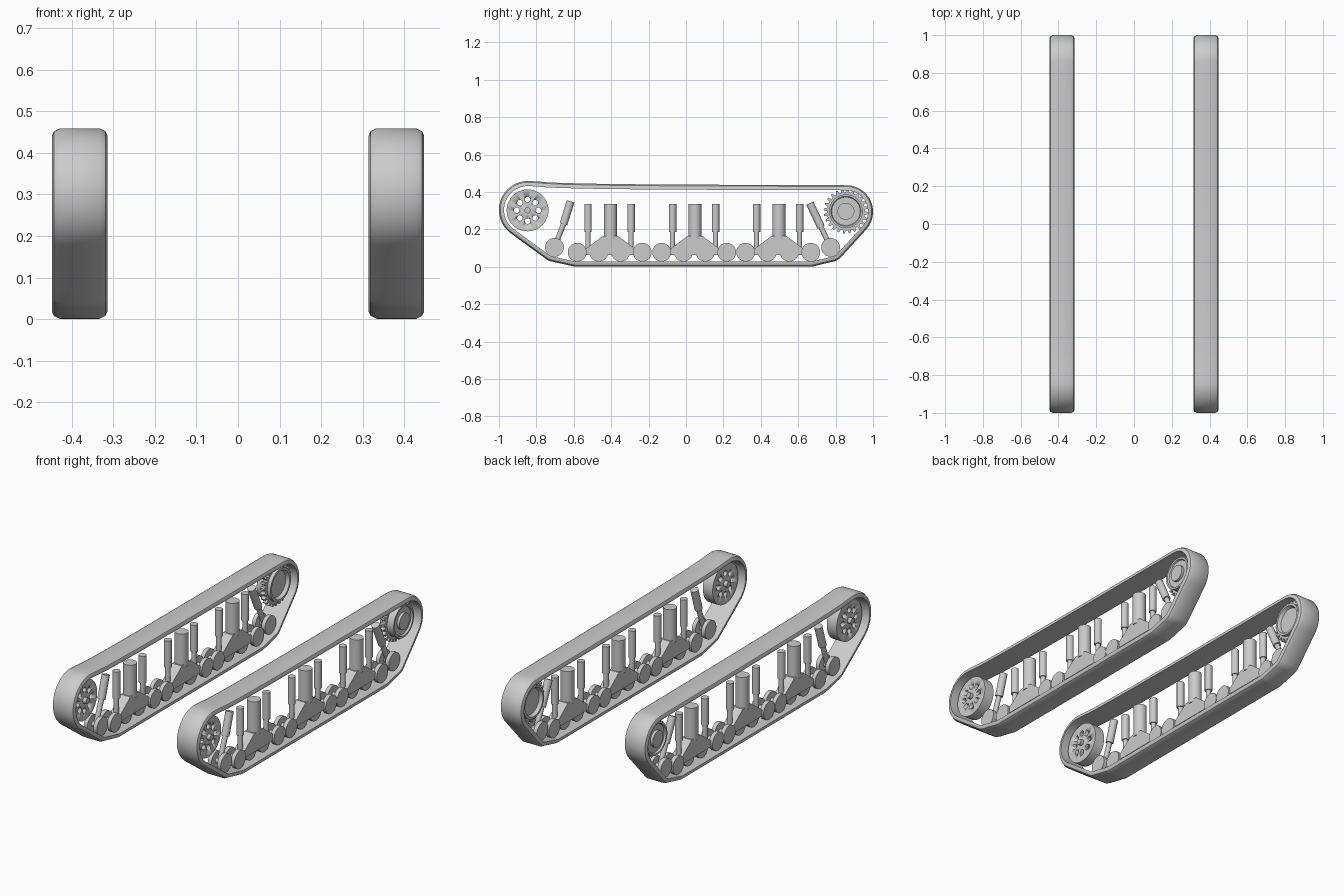
import bpy, bmesh
from math import sin, cos, pi, radians
from mathutils import Vector, geometry

cube = bpy.data.objects.get("Cube")
if cube:
    bpy.data.objects.remove(cube, do_unlink=True)

grey = bpy.data.materials.new("plain_grey")
grey.use_nodes = True
grey.diffuse_color = (0.6, 0.6, 0.6, 1)
grey.node_tree.nodes["Principled BSDF"].inputs["Base Color"].default_value = (0.6, 0.6, 0.6, 1)

CX = 0.381  # centre line of the left track unit


def finish(name, bm, mirror=True, cutter=None):
    """Turn a bmesh into a shaded object, mirrored to the other side."""
    bmesh.ops.remove_doubles(bm, verts=bm.verts, dist=1e-5)
    bmesh.ops.recalc_face_normals(bm, faces=bm.faces)
    mesh = bpy.data.meshes.new(name)
    bm.to_mesh(mesh)
    bm.free()
    mesh.materials.append(grey)
    mesh.polygons.foreach_set("use_smooth", [True] * len(mesh.polygons))
    mesh.set_sharp_from_angle(angle=radians(35))
    obj = bpy.data.objects.new(name, mesh)
    bpy.context.collection.objects.link(obj)
    if cutter:
        mod = obj.modifiers.new("holes", 'BOOLEAN')
        mod.operation = 'DIFFERENCE'
        mod.object = cutter
    if mirror:
        obj.modifiers.new("other_side", 'MIRROR').use_mirror_merge = False
    return obj


def loft(bm, rings, close_section):
    """Join a closed loop of sections with quads."""
    rows = [[bm.verts.new(p) for p in ring] for ring in rings]
    n = len(rows[0])
    for i, a in enumerate(rows):
        b = rows[(i + 1) % len(rows)]
        for j in range(n if close_section else n - 1):
            k = (j + 1) % n
            bm.faces.new((a[j], a[k], b[k], b[j]))


def lathe(bm, y, z, profile, segs=48):
    """Revolve (radius, x offset) points around an axle along x."""
    angles = [2 * pi * i / segs for i in range(segs)]
    loft(bm, [[(CX + dx, y + r * cos(a), z + r * sin(a)) for r, dx in profile]
              for a in angles], False)


def disc(bm, y, z, r, x0, x1, segs=32):
    lathe(bm, y, z, [(0, x0), (r, x0), (r, x1), (0, x1)], segs)


def prism(bm, outline, x0, x1):
    """Extrude a (y, z) outline along x."""
    a = [bm.verts.new((CX + x0, y, z)) for y, z in outline]
    b = [bm.verts.new((CX + x1, y, z)) for y, z in outline]
    bm.faces.new(a)
    bm.faces.new(b)
    for i in range(len(a)):
        j = (i + 1) % len(a)
        bm.faces.new((a[i], a[j], b[j], b[i]))


def rod(bm, start, end, r, segs=24):
    """Cylinder between two (y, z) points on the centre line."""
    p, q = Vector((CX, *start)), Vector((CX, *end))
    d = q - p
    rot = d.to_track_quat('Z', 'Y').to_matrix().to_4x4()
    rot.translation = (p + q) / 2
    bmesh.ops.create_cone(bm, cap_ends=True, segments=segs, radius1=r,
                          radius2=r, depth=d.length, matrix=rot)


# Track belt: hull wrapped round the wheels, with a slight sag on the top run
circles = [(-0.845, 0.304, 0.155), (0.858, 0.294, 0.142), (-0.703, 0.104, 0.077),
           (-0.586, 0.078, 0.077), (0.666, 0.078, 0.077), (0.773, 0.104, 0.077)]
cloud = [Vector((y + r * cos(i * pi / 32), z + r * sin(i * pi / 32)))
         for y, z, r in circles for i in range(64)]
hull = [cloud[i] for i in geometry.convex_hull_2d(cloud)]
path = []
for a, b in zip(hull, hull[1:] + hull[:1]):
    steps = max(1, int((b - a).length / 0.05))
    path += [a.lerp(b, i / steps) for i in range(steps)]
for p in path:
    if abs(p.x) < 0.8 and p.y > 0.38:
        p.y -= 0.01 * sin(pi * ((p.x + 0.8) / 1.6) ** 0.5)
area = sum(a.x * b.y - b.x * a.y for a, b in zip(path, path[1:] + path[:1]))
if area < 0:
    path.reverse()

half = [(0.048, 0), (0.062, -0.007), (0.067, -0.018), (0.067, -0.027)]
section = [(-x, o) for x, o in reversed(half)] + half
rings = []
for i, p in enumerate(path):
    e0 = (p - path[i - 1]).normalized()
    e1 = (path[(i + 1) % len(path)] - p).normalized()
    t = (e0 + e1).normalized()
    out = Vector((t.y, -t.x))
    rings.append([(CX + dx, *(p + out * o)) for dx, o in section])
bm = bmesh.new()
loft(bm, rings, True)
finish("track_belt", bm)

# Front idler wheel with a ring of lightening holes and a hub
IY, IZ = -0.847, 0.302
bm = bmesh.new()
for i in range(8):
    a = i * pi / 4
    disc(bm, IY + 0.058 * cos(a), IZ + 0.058 * sin(a), 0.015, -0.1, 0.1, 16)
cutter = finish("idler_hole_cutter", bm, mirror=False)
cutter.hide_render = True
cutter.hide_viewport = True
bm = bmesh.new()
lathe(bm, IY, IZ, [(0, -0.05), (0.016, -0.05), (0.016, -0.03), (0.112, -0.03),
                   (0.112, 0.03), (0.016, 0.03), (0.016, 0.05), (0, 0.05)])
finish("idler_wheel", bm, cutter=cutter)

# Rear drive sprocket: toothed plate plus a stepped drum
SY, SZ, TEETH = 0.855, 0.297, 24
bm = bmesh.new()
gear = []
for i in range(TEETH):
    for step, r in ((0, 0.102), (0.35, 0.102), (0.5, 0.119), (0.8, 0.119)):
        a = 2 * pi * (i + step) / TEETH
        gear.append((SY + r * cos(a), SZ + r * sin(a)))
prism(bm, gear, -0.025, 0)
finish("sprocket_teeth", bm)
bm = bmesh.new()
lathe(bm, SY, SZ, [(0, -0.027), (0.07, -0.027), (0.078, -0.045), (0.09, -0.045),
                   (0.09, 0.04), (0.08, 0.04), (0.076, 0.03), (0.045, 0.03),
                   (0.045, 0.045), (0, 0.045)])
finish("sprocket_drum", bm)

# Three suspension bogies, each with four road wheels and three cylinders
wheels, frames, springs, pistons = (bmesh.new() for _ in range(4))
for c in (-0.404, 0.048, 0.497):
    for dy in (-0.178, -0.062, 0.055, 0.17):
        outer = abs(dy) > 0.1
        w = 0.04 if outer else 0.026
        for s in (-1, 1):
            disc(wheels, c + dy, 0.078, 0.05, s * (w - 0.022), s * w)
        disc(wheels, c + dy, 0.078, 0.015, -w, w, 16)
    side = [(0.14, 0.063), (0.14, 0.09), (0.04, 0.165)]
    outline = [(c + y, z) for y, z in side] + [(c - y, z) for y, z in reversed(side)]
    prism(frames, outline, -0.03, 0.03)
    rod(springs, (c, 0.15), (c, 0.335), 0.035, 32)
    for s in (-0.12, 0.11):
        rod(pistons, (c + s, 0.185), (c + s, 0.335), 0.02)
        rod(pistons, (c + s, 0.085), (c + s, 0.19), 0.014)

# End wheels with slanted shock absorbers
for y, mid, top in ((-0.703, (-0.655, 0.228), (-0.617, 0.35)),
                    (0.773, (0.722, 0.212), (0.662, 0.34))):
    for s in (-1, 1):
        disc(wheels, y, 0.104, 0.05, s * 0.018, s * 0.04)
    disc(wheels, y, 0.104, 0.015, -0.04, 0.04, 16)
    rod(pistons, mid, top, 0.021)
    rod(pistons, (y, 0.104), mid, 0.014)

finish("road_wheels", wheels)
finish("bogie_frames", frames)
finish("spring_cylinders", springs)
finish("shock_absorbers", pistons)
